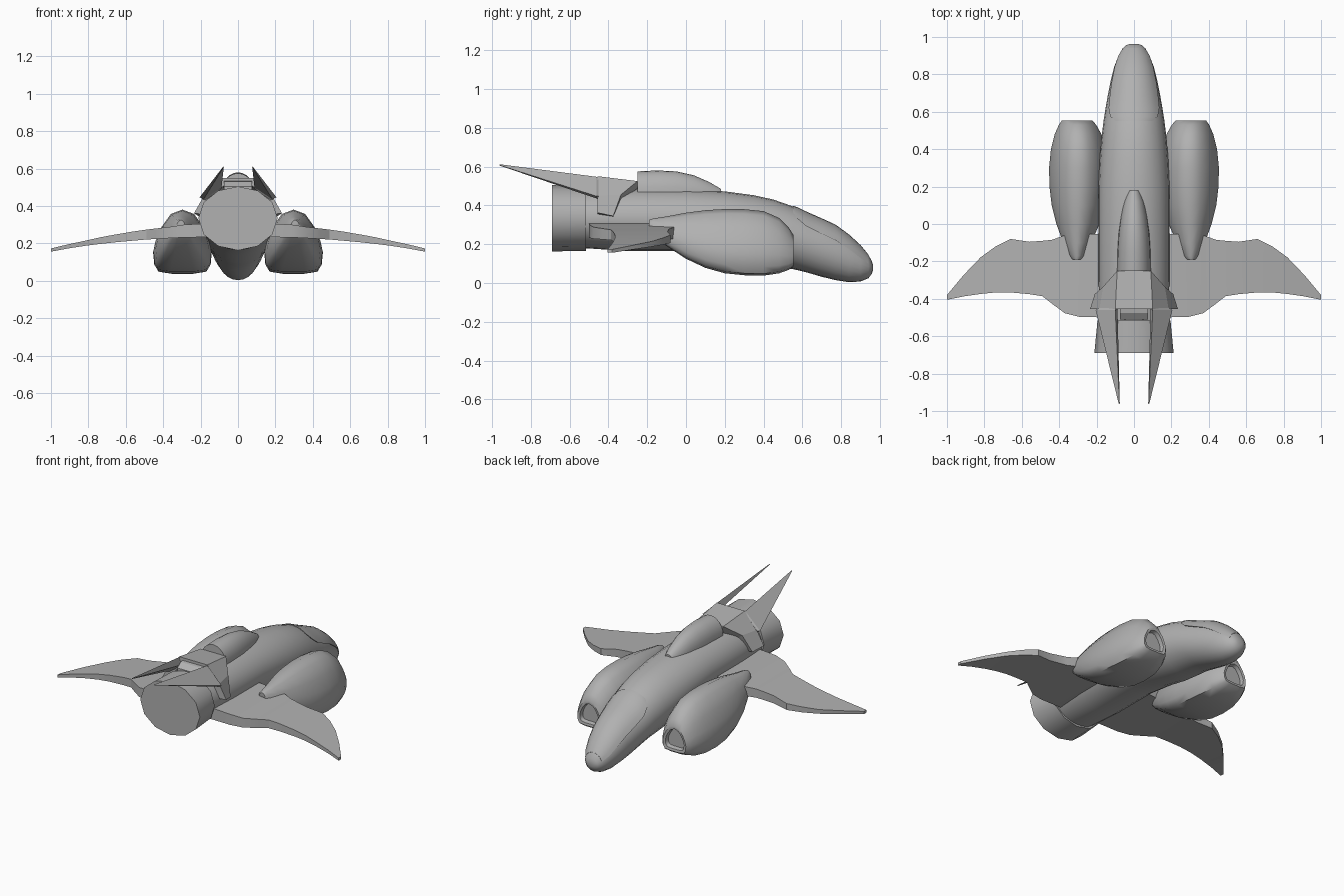
import bpy, bmesh, math

# Dark grey hull paint
hull = bpy.data.materials.new("hull_grey")
hull.diffuse_color = (.44, .44, .44, 1)


def loft(name, rings, mirror=False, smooth=None):
    """Skin a list of equal-length closed rings and cap both ends."""
    bm = bmesh.new()
    vs = [[bm.verts.new(p) for p in r] for r in rings]
    n = len(rings[0])
    for a, b in zip(vs, vs[1:]):
        for i in range(n):
            j = (i + 1) % n
            bm.faces.new((a[i], a[j], b[j], b[i]))
    bm.faces.new(vs[0])
    bm.faces.new(vs[-1])
    bmesh.ops.recalc_face_normals(bm, faces=bm.faces)
    me = bpy.data.meshes.new(name)
    bm.to_mesh(me)
    bm.free()
    me.materials.append(hull)
    ob = bpy.data.objects.new(name, me)
    bpy.context.collection.objects.link(ob)
    if mirror:
        ob.modifiers.new("Mirror", 'MIRROR')
    if smooth:
        bpy.ops.object.select_all(action='DESELECT')
        ob.select_set(True)
        bpy.context.view_layer.objects.active = ob
        bpy.ops.object.shade_smooth_by_angle(angle=math.radians(smooth))
    return ob


def arc(y, rx, zb, zt, a0, a1, n, grow=0.0):
    """Elliptical arc in the xz plane, angle measured from the top."""
    zc, rz = (zb + zt) / 2, (zt - zb) / 2
    return [((rx + grow) * math.sin(math.radians(a0 + (a1 - a0) * i / n)), y,
             zc + (rz + grow) * math.cos(math.radians(a0 + (a1 - a0) * i / n)))
            for i in range(n + 1)]


# Fuselage: y, half width, bottom, top
body = [(-.53, .18, .18, .48), (-.3, .19, .165, .49), (0, .19, .165, .485),
        (.2, .19, .135, .472), (.35, .183, .10, .452), (.45, .175, .085, .43),
        (.55, .163, .072, .395), (.62, .152, .055, .36), (.7, .138, .032, .325),
        (.77, .124, .015, .293), (.84, .106, .004, .243), (.9, .083, .008, .19),
        (.94, .06, .025, .145), (.957, .04, .047, .113), (.963, .02, .065, .095)]
loft("fuselage", [arc(*s, 0, 360, 24)[:-1] for s in body], smooth=60)

# Canopy: raised shell over the front of the fuselage, rounded at the back
shell = [(body[6], 36, .003), ((.575, .159, .066, .383), 50, .007), (body[7], 58, .008),
         (body[8], 61, .008), (body[9], 63, .008), (body[10], 66, .007), (body[11], 72, .005),
         (body[12], 76, .001)]
loft("canopy", [arc(*s, -a, a, 10, g) for s, a, g in shell], smooth=35)

# Engine nozzle
loft("exhaust_nozzle", [arc(-.515, .195, .165, .505, 0, 360, 12)[:-1],
                        arc(-.69, .212, .163, .505, 0, 360, 12)[:-1]], smooth=40)

# Dorsal spine fairing
spine = [(-.25, .09, .575), (-.15, .088, .58), (-.05, .082, .575), (.04, .07, .555),
         (.12, .055, .52), (.18, .035, .485)]
loft("dorsal_spine", [arc(y, w, .36, t, -90, 90, 12) for y, w, t in spine], smooth=40)

# Side pods with recessed intakes: y, centre x, half width, bottom, top
half = [(0, 1), (.4, .93), (.72, .72), (.92, .5), (1, .33), (.96, .14), (.82, .03), (.4, 0)]
prof = half + [(0, 0)] + [(-u, v) for u, v in half[:0:-1]]
pod = [(-.19, .305, .022, .285, .325), (-.17, .304, .04, .262, .332), (-.1, .303, .075, .19, .343),
       (0, .3, .115, .125, .362), (.1, .298, .142, .078, .375), (.2, .297, .155, .05, .381),
       (.3, .297, .157, .04, .38), (.4, .297, .147, .038, .37), (.48, .299, .125, .05, .335),
       (.53, .302, .1, .068, .285), (.553, .304, .082, .085, .248), (.55, .304, .066, .1, .228),
       (.525, .304, .062, .106, .222)]
loft("engine_pod", [[(cx + u * w, y, b + v * (t - b)) for u, v in prof]
                    for y, cx, w, b, t in pod], mirror=True, smooth=50)

# Wings: x, leading y, trailing y, bottom, top
wing = [(.12, -.05, -.5, .235, .31), (.29, -.055, -.497, .232, .3), (.37, -.06, -.477, .228, .288),
        (.44, -.085, -.425, .224, .28), (.49, -.09, -.386, .221, .274), (.56, -.095, -.375, .215, .264),
        (.66, -.08, -.366, .206, .247), (.74, -.12, -.366, .197, .232), (.82, -.178, -.374, .187, .214),
        (.91, -.272, -.387, .173, .195), (1, -.38, -.405, .156, .173)]
loft("wing", [[(x, a, t), (x, b, t), (x, b, z), (x, a, z)] for x, a, b, z, t in wing],
     mirror=True, smooth=25)

# Tail collar wrapped over the rear body: x, front y, z at front, rear x, z at rear
side = [(.09, -.25, .525, .1, .55), (.165, -.335, .455, .185, .45), (.21, -.375, .345, .235, .362)]
collar = []
for sgn, rows in ((-1, side[::-1]), (1, side)):
    for x, yf, zf, xr, zr in rows:
        collar.append([(sgn * x, yf, zf), (sgn * xr, -.455, zr),
                       (sgn * xr * .8, -.455, .33 + (zr - .33) * .8),
                       (sgn * x * .8, yf, .33 + (zf - .33) * .8)])
loft("tail_collar", collar)

# Swept tail fins
fin = [[(.1, -.45, .546), (.19, -.45, .447), (.165, -.45, .43), (.085, -.45, .5)],
       [(.1, -.46, .547), (.205, -.46, .447), (.185, -.46, .435), (.088, -.46, .5)],
       [(.078, -.962, .612), (.082, -.96, .607), (.079, -.96, .605), (.076, -.96, .608)]]
loft("tail_fin", fin, mirror=True)

# Small step between the fins
loft("rear_step", [[(x, -.44, .4), (x, -.44, .535), (x, -.475, .53), (x, -.51, .505), (x, -.51, .4)]
                   for x in (-.075, .075)])
